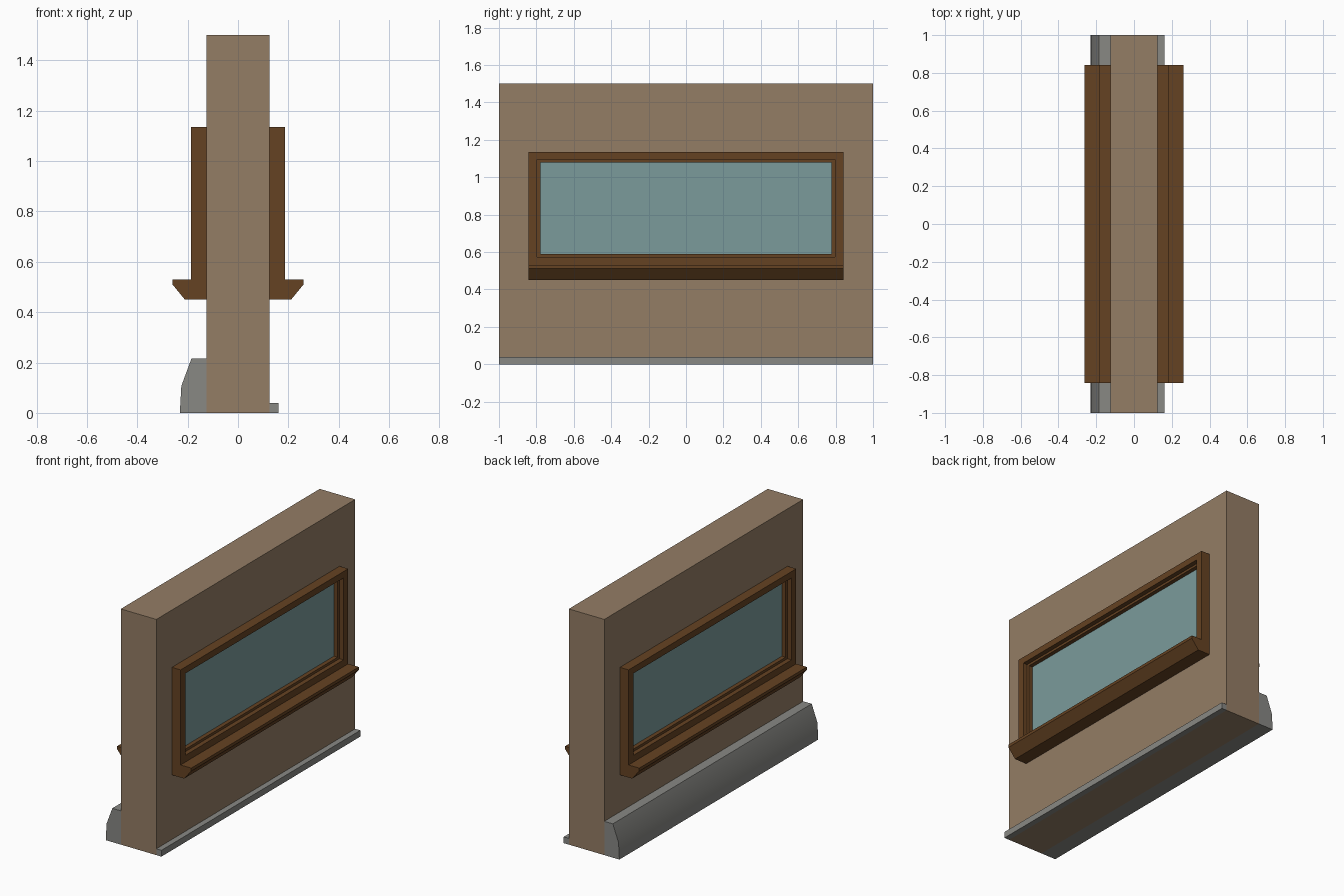
import bpy, bmesh

if "Cube" in bpy.data.objects:
    bpy.data.objects.remove(bpy.data.objects["Cube"])


def material(name, rgb):
    # sRGB 0-255 to linear
    lin = [((c / 255 + 0.055) / 1.055) ** 2.4 for c in rgb]
    m = bpy.data.materials.new(name)
    m.diffuse_color = (*lin, 1)
    m.use_nodes = True
    m.node_tree.nodes["Principled BSDF"].inputs["Base Color"].default_value = m.diffuse_color
    return m


PLASTER = material("tan plaster", (148, 125, 101))
WOOD = material("brown wood", (101, 66, 34))
STONE = material("grey stone", (136, 136, 132))
GLASS = material("blue glass", (123, 155, 155))


def finish(name, bm, mat, smooth=False):
    bmesh.ops.recalc_face_normals(bm, faces=bm.faces)
    me = bpy.data.meshes.new(name)
    bm.to_mesh(me)
    bm.free()
    ob = bpy.data.objects.new(name, me)
    bpy.context.collection.objects.link(ob)
    me.materials.append(mat)
    if smooth:
        bpy.ops.object.select_all(action='DESELECT')
        ob.select_set(True)
        bpy.context.view_layer.objects.active = ob
        bpy.ops.object.shade_smooth_by_angle(angle=0.52)
    return ob


def extrude_y(name, profile, half, mat, smooth=False):
    """Run an x-z profile along y."""
    bm = bmesh.new()
    a = [bm.verts.new((x, -half, z)) for x, z in profile]
    b = [bm.verts.new((x, half, z)) for x, z in profile]
    bm.faces.new(a)
    bm.faces.new(b)
    n = len(a)
    for i in range(n):
        j = (i + 1) % n
        bm.faces.new((a[i], a[j], b[j], b[i]))
    return finish(name, bm, mat, smooth)


def box(name, x0, x1, half, z0, z1, mat):
    return extrude_y(name, [(x0, z0), (x1, z0), (x1, z1), (x0, z1)], half, mat)


def frame(name, x0, x1, outer, inner, mat):
    """Mitred rectangular ring; outer and inner are (half width, bottom, top)."""
    bm = bmesh.new()

    def ring(x, r):
        h, z0, z1 = r
        return [bm.verts.new((x, y, z))
                for y, z in ((-h, z0), (h, z0), (h, z1), (-h, z1))]

    loops = [ring(x0, outer), ring(x1, outer), ring(x1, inner), ring(x0, inner)]
    for k in range(4):
        p, q = loops[k], loops[(k + 1) % 4]
        for i in range(4):
            j = (i + 1) % 4
            bm.faces.new((p[i], p[j], q[j], q[i]))
    return finish(name, bm, mat)


# Wall panel
W = 0.125
box("wall", -W, W, 1.0, 0.0, 1.5, PLASTER)

# Skirting inside, sloping plinth outside
box("skirting", W, 0.161, 1.0, 0.0, 0.04, STONE)
extrude_y("plinth", [(-W, 0), (-0.231, 0), (-0.225, 0.107),
                     (-0.185, 0.215), (-W, 0.215)], 1.0, STONE, smooth=True)

# Window on both faces of the wall
OUTER = (0.843, 0.53, 1.135)
MIDDLE = (0.796, 0.573, 1.094)
INNER = (0.778, 0.589, 1.079)
for s, side in ((1, "inside"), (-1, "outside")):
    frame("window_trim_" + side, s * W, s * 0.186, OUTER, MIDDLE, WOOD)
    frame("window_sash_" + side, s * W, s * 0.157, MIDDLE, INNER, WOOD)
    box("window_glass_" + side, s * W, s * 0.131, INNER[0], INNER[1], INNER[2], GLASS)
    extrude_y("window_sill_" + side,
              [(s * W, 0.45), (s * 0.211, 0.45), (s * 0.261, 0.511),
               (s * 0.261, 0.53), (s * W, 0.53)], 0.843, WOOD)
